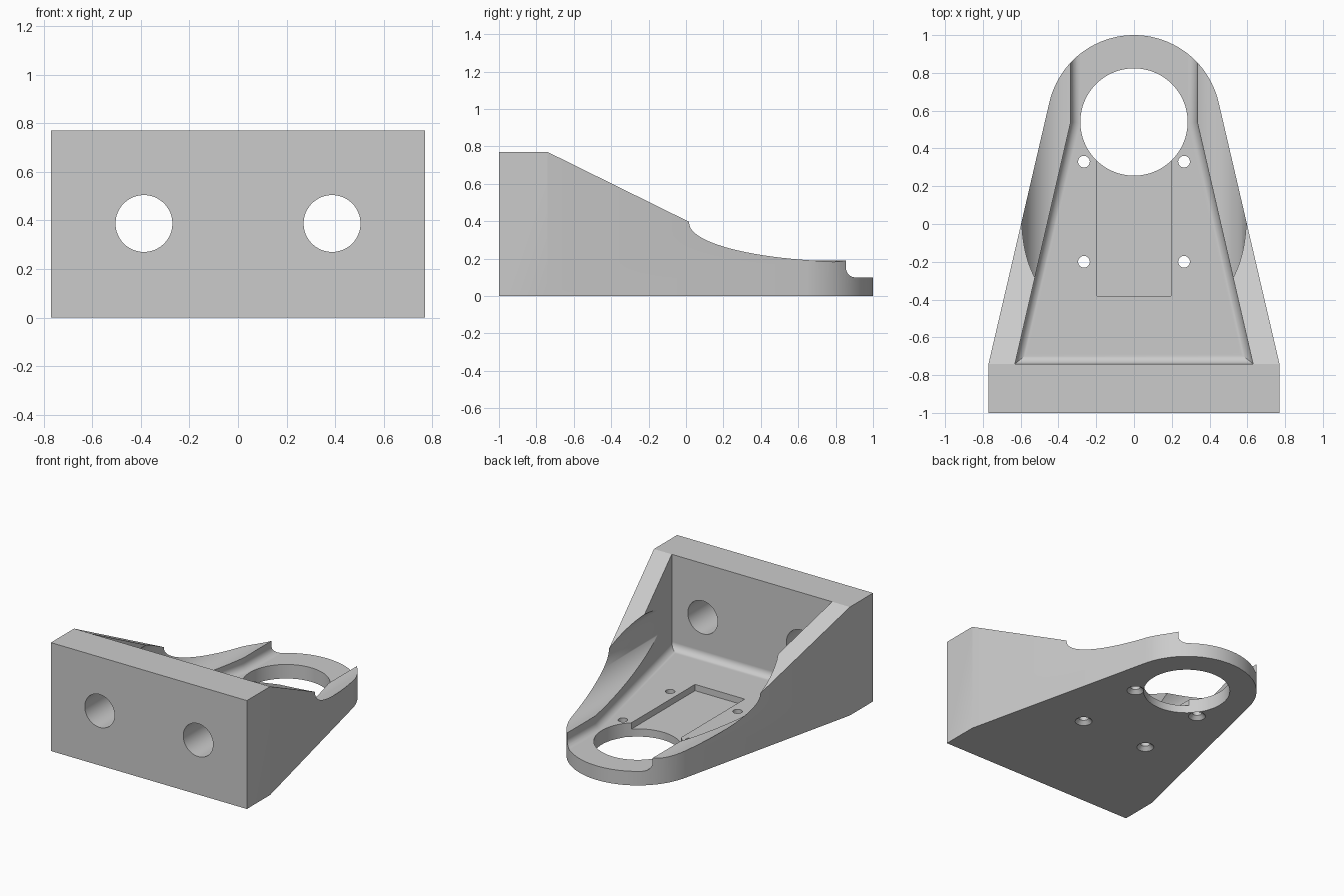
import bpy, bmesh
from math import cos, sin, pi, radians, atan2
from mathutils import Vector

cube = bpy.data.objects.get("Cube")
if cube:
    bpy.data.objects.remove(cube, do_unlink=True)

grey = bpy.data.materials.new("plain grey")
grey.use_nodes = True
colour = (0.6, 0.6, 0.6, 1)
grey.diffuse_color = colour
grey.node_tree.nodes["Principled BSDF"].inputs["Base Color"].default_value = colour


def finish(name, bm):
    bmesh.ops.recalc_face_normals(bm, faces=bm.faces[:])
    mesh = bpy.data.meshes.new(name)
    bm.to_mesh(mesh)
    bm.free()
    mesh.materials.append(grey)
    obj = bpy.data.objects.new(name, mesh)
    bpy.context.collection.objects.link(obj)
    return obj


def prism(name, points, push, fillet=0):
    """Extrude a closed outline; optionally round the edges of its first cap."""
    bm = bmesh.new()
    cap = bm.faces.new([bm.verts.new(p) for p in points])
    rim = cap.edges[:]
    extruded = bmesh.ops.extrude_face_region(bm, geom=[cap], use_keep_orig=True)
    moved = [g for g in extruded["geom"] if isinstance(g, bmesh.types.BMVert)]
    bmesh.ops.translate(bm, verts=moved, vec=push)
    bmesh.ops.recalc_face_normals(bm, faces=bm.faces[:])
    if fillet:
        bmesh.ops.bevel(bm, geom=rim, offset=fillet, segments=8,
                        profile=0.5, affect='EDGES')
    return finish(name, bm)


def rod(name, start, end, r1, r2=None, sides=64):
    """Round or tapered cutter between two points."""
    a, b = Vector(start), Vector(end)
    bm = bmesh.new()
    bmesh.ops.create_cone(bm, cap_ends=True, segments=sides, radius1=r1,
                          radius2=r1 if r2 is None else r2, depth=(b - a).length)
    turn = (b - a).to_track_quat('Z', 'Y').to_matrix().to_4x4()
    turn.translation = (a + b) / 2
    bmesh.ops.transform(bm, matrix=turn, verts=bm.verts[:])
    return finish(name, bm)


# Bracket block: wide foot, tapered sides, rounded nose tangent to the taper
ring_y, nose_r, half, shoulder = 0.54, 0.46, 0.77, -0.74
tilt = radians(13.1)
steps = 56
nose = [(nose_r * cos(t), ring_y + nose_r * sin(t), 0)
        for t in (tilt + (pi - 2 * tilt) * i / steps for i in range(steps + 1))]
outline = [(-half, shoulder, 0), (-half, -1, 0), (half, -1, 0), (half, shoulder, 0)]
bracket = prism("mounting_bracket", outline + nose, (0, 0, 0.77))

cutters = []

# Sloping tops of the side walls
slope = [(-0.94, 0.8687), (0.03, 0.39), (1.2, 0.39), (1.2, 1.2), (-0.94, 1.2)]
cutters.append(prism("slope_cutter", [(-1, y, z) for y, z in slope], (2, 0, 0)))

# Tapered pocket with a filleted floor
right = [(0.63, shoulder), (0.335, ring_y), (0.335, 1.2)]
pocket = [(x, y, 0.1) for x, y in right] + [(-x, y, 0.1) for x, y in reversed(right)]
cutters.append(prism("pocket_cutter", pocket, (0, 0, 1), fillet=0.05))

# Bolt holes and the tool clearance scoops in line with them
for side in (-1, 1):
    x = side * 0.387
    cutters.append(rod("scoop_cutter", (x, -0.7, 0.39), (x, 1.2, 0.39), 0.207, sides=96))
    cutters.append(rod("bolt_cutter", (x, -1.1, 0.387), (x, -0.6, 0.387), 0.117))

# Large ring opening
cutters.append(rod("ring_cutter", (0, ring_y, -0.1), (0, ring_y, 0.3), 0.284, sides=96))

# Shallow rectangular recess running into the ring opening
recess = [(-0.195, -0.38, 0.055), (0.195, -0.38, 0.055),
          (0.195, 0.5, 0.055), (-0.195, 0.5, 0.055)]
cutters.append(prism("recess_cutter", recess, (0, 0, 0.1)))

# Small screw holes, countersunk underneath
for x in (-0.265, 0.265):
    for y in (-0.2, 0.33):
        cutters.append(rod("screw_cutter", (x, y, -0.1), (x, y, 0.3), 0.031, sides=32))
        cutters.append(rod("countersink_cutter", (x, y, -0.01), (x, y, 0.03),
                           0.066, 0.026, sides=32))

# Cut everything out of the block
bpy.context.view_layer.objects.active = bracket
for cutter in cutters:
    mod = bracket.modifiers.new("cut", 'BOOLEAN')
    mod.operation = 'DIFFERENCE'
    mod.solver = 'EXACT'
    mod.object = cutter
    bpy.ops.object.modifier_apply(modifier=mod.name)
    bpy.data.objects.remove(cutter, do_unlink=True)

# Smooth curves, crisp edges, flat large faces
bpy.ops.object.select_all(action='DESELECT')
bracket.select_set(True)
bpy.ops.object.shade_smooth_by_angle(angle=radians(25))
weighted = bracket.modifiers.new("flat_faces", 'WEIGHTED_NORMAL')
weighted.keep_sharp = True
